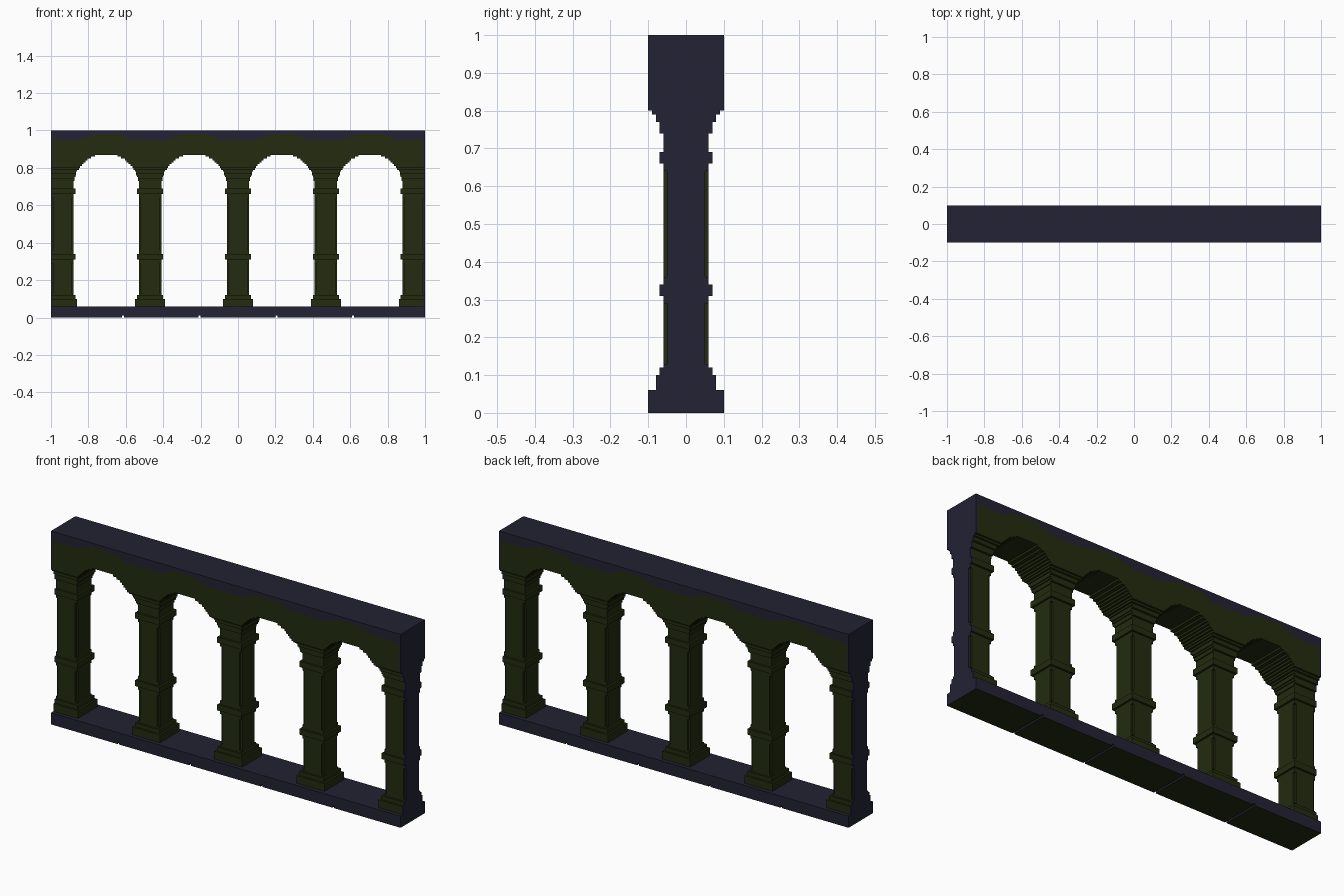
import bpy, bmesh, math
from mathutils import Vector

cube = bpy.data.objects.get("Cube")
if cube:
    bpy.data.objects.remove(cube, do_unlink=True)


def material(name, rgb):
    m = bpy.data.materials.new(name)
    m.use_nodes = True
    m.diffuse_color = (*rgb, 1)
    bsdf = m.node_tree.nodes["Principled BSDF"]
    bsdf.inputs["Base Color"].default_value = (*rgb, 1)
    bsdf.inputs["Roughness"].default_value = 0.9
    return m


SLATE = material("dark slate", (0.0165, 0.0160, 0.0335))
MOSS = material("dark moss", (0.0168, 0.0245, 0.0048))

U = 0.01          # size of one step
PITCH = 0.47      # distance between columns
HALF = 0.06       # half width of a shaft
END = 0.99        # inner side of the end facings


def prism(bm, pts, axis, a, b):
    """Extrude a 2D outline along an axis from a to b."""
    clean = []
    for p in pts:
        if not clean or (Vector(p) - Vector(clean[-1])).length > 1e-5:
            clean.append(p)
    if (Vector(clean[0]) - Vector(clean[-1])).length < 1e-5:
        clean.pop()
    place = {"x": lambda p, t: (t, p[0], p[1]),
             "y": lambda p, t: (p[0], t, p[1]),
             "z": lambda p, t: (p[0], p[1], t)}[axis]
    lo = [bm.verts.new(place(p, a)) for p in clean]
    hi = [bm.verts.new(place(p, b)) for p in clean]
    faces = [bm.faces.new(lo), bm.faces.new(hi)]
    n = len(clean)
    for i in range(n):
        j = (i + 1) % n
        faces.append(bm.faces.new((lo[i], lo[j], hi[j], hi[i])))
    bmesh.ops.recalc_face_normals(bm, faces=faces)


def finish(bm, name, *mats):
    me = bpy.data.meshes.new(name)
    bm.to_mesh(me)
    bm.free()
    for m in mats:
        me.materials.append(m)
    ob = bpy.data.objects.new(name, me)
    bpy.context.collection.objects.link(ob)
    return ob


# Column layers: bottom, top, half width, corner notch
SHAFT = [(0.06, 0.10, 0.08, 0), (0.10, 0.12, 0.07, 0), (0.12, 0.13, 0.06, 0),
         (0.13, 0.29, 0.06, U), (0.29, 0.31, 0.06, 0), (0.31, 0.34, 0.07, 0),
         (0.34, 0.36, 0.06, 0), (0.36, 0.64, 0.06, U), (0.64, 0.66, 0.06, 0),
         (0.66, 0.69, 0.07, 0), (0.69, 0.70, 0.06, 0)]


def wall_depth(z):
    """Half depth of the stepped corbel at height z."""
    for top, d in ((0.74, 0.06), (0.77, 0.07), (0.79, 0.08), (0.80, 0.09)):
        if z < top:
            return d
    return 0.10


def outline(cx, w, d, n):
    """Rectangle with notched corners, cut off at the end facings."""
    pts = [(-w, -d + n), (-w + n, -d + n), (-w + n, -d),
           (w - n, -d), (w - n, -d + n), (w, -d + n),
           (w, d - n), (w - n, d - n), (w - n, d),
           (-w + n, d), (-w + n, d - n), (-w, d - n)]
    return [(max(-END, min(END, cx + x)), y) for x, y in pts]


# Columns, each with its half arches on both sides
for i in range(5):
    cx = (i - 2) * PITCH
    bm = bmesh.new()
    for z0, z1, w, n in SHAFT:
        prism(bm, outline(cx, w, w, n), "z", z0, z1)
    for k in range(17):
        z = 0.70 + k * U
        opening = math.sqrt(0.175 ** 2 - (k * U + U / 2) ** 2)
        w = PITCH / 2 - round(opening / 0.005) * 0.005
        prism(bm, outline(cx, w, wall_depth(z + U / 2), 0), "z", z, z + U)
    finish(bm, f"column_{i + 1}", MOSS)

# Wavy line over the arches, in steps
steps = []
for i in range(198):
    x = -END + i * U
    dx = min(abs(x + U / 2 - (j - 1.5) * PITCH) for j in range(4))
    z = 0.695 + math.sqrt(max(0, 0.29 ** 2 - dx ** 2))
    steps.append((x, round(max(0.95, z), 2)))
wave = []
for x, z in steps:
    if not wave or wave[-1][1] != z:
        if wave:
            wave.append((x, wave[-1][1]))
        wave.append((x, z))
wave.append((END, wave[-1][1]))

# Wall above the arches and its coping
bm = bmesh.new()
prism(bm, wave + [(END, 0.87), (-END, 0.87)], "y", -0.1, 0.1)
finish(bm, "arch_wall", MOSS)
bm = bmesh.new()
prism(bm, wave + [(END, 1.0), (-END, 1.0)], "y", -0.1, 0.1)
finish(bm, "coping", SLATE)

# End facings with the stepped side profile
side = []
for z0, z1, w, n in SHAFT:
    side += [(w - n, z0), (w - n, z1)]
for z0, z1 in ((0.70, 0.74), (0.74, 0.77), (0.77, 0.79), (0.79, 0.80), (0.80, 1.0)):
    d = wall_depth((z0 + z1) / 2)
    side += [(d, z0), (d, z1)]
profile = side + [(-y, z) for y, z in reversed(side)]
for s, name in ((1, "left"), (-1, "right")):
    bm = bmesh.new()
    prism(bm, profile, "x", s * END, s * 1.0)
    finish(bm, f"{name}_end_facing", SLATE)

# Plinth with narrow joints underneath
pts = [(-1.0, 0.06), (-1.0, 0)]
for x in (-0.62, -0.21, 0.20, 0.61):
    pts += [(x, 0), (x, U), (x + U, U), (x + U, 0)]
pts += [(1.0, 0), (1.0, 0.06)]
bm = bmesh.new()
prism(bm, pts, "y", -0.1, 0.1)
for f in bm.faces:
    f.material_index = 1 if f.normal.z < -0.5 else 0
finish(bm, "plinth", SLATE, MOSS)
